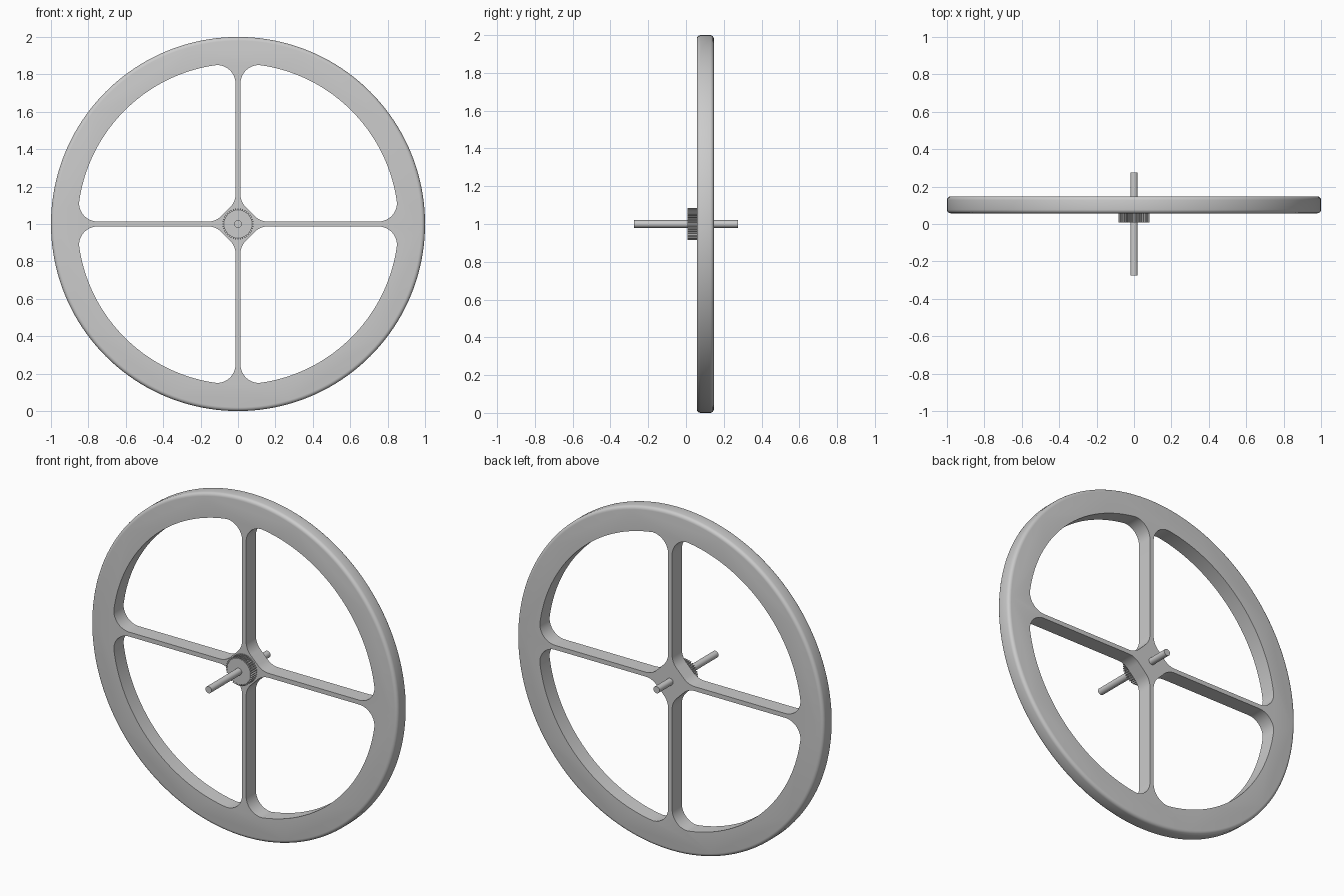
import bpy, bmesh
from math import sin, cos, pi, radians, atan2, hypot

if "Cube" in bpy.data.objects:
    bpy.data.objects.remove(bpy.data.objects["Cube"])

CZ = 1.0                 # wheel centre height
Y0, Y1 = 0.057, 0.148    # wheel thickness range


def prism(bm, pts, y0, y1):
    """Extrude an outline of (x, z) points around the wheel centre along y."""
    face = bm.faces.new([bm.verts.new((x, y0, CZ + z)) for x, z in pts])
    res = bmesh.ops.extrude_face_region(bm, geom=[face], use_keep_orig=True)
    for v in res["geom"]:
        if isinstance(v, bmesh.types.BMVert):
            v.co.y = y1


def make(name, outlines, y0, y1):
    bm = bmesh.new()
    for pts in outlines:
        prism(bm, pts, y0, y1)
    bmesh.ops.recalc_face_normals(bm, faces=bm.faces)
    me = bpy.data.meshes.new(name)
    bm.to_mesh(me)
    bm.free()
    ob = bpy.data.objects.new(name, me)
    bpy.context.collection.objects.link(ob)
    return ob


def arc(cx, cz, r, a0, a1, n):
    return [(cx + r * cos(radians(a0 + (a1 - a0) * i / n)),
             cz + r * sin(radians(a0 + (a1 - a0) * i / n))) for i in range(n + 1)]


def circle(r, n):
    return arc(0, 0, r, 0, 360, n)[:-1]


def smooth(ob, angle=30):
    bpy.ops.object.select_all(action='DESELECT')
    ob.select_set(True)
    bpy.context.view_layer.objects.active = ob
    bpy.ops.object.shade_smooth_by_angle(angle=radians(angle))


# Opening between two spokes: half outline, then mirrored across the diagonal
HALF_SPOKE, FILLET = 0.013, 0.1
cx = HALF_SPOKE + FILLET
half = arc(cx, 0.16, FILLET, 225, 180, 10)             # hub fillet
half += arc(cx, 0.75, FILLET, 180, 90, 14)             # rim fillet
x, z = half[-1]
half += arc(0, 0, hypot(x, z), math_a := atan2(z, x) * 180 / pi, 45, 24)[1:]
hole = half + [(b, a) for a, b in reversed(half[:-1])]

holes = []
for k in range(4):
    c, s = (1, 0, -1, 0)[k], (0, 1, 0, -1)[k]
    holes.append([(a * c - b * s, a * s + b * c) for a, b in hole])

# Wheel: rounded disc with four openings cut out
wheel = make("wheel", [circle(1.0, 160)], Y0, Y1)
cutter = make("opening_cutter", holes, Y0 - 0.1, Y1 + 0.1)
cutter.hide_render = True
bev = wheel.modifiers.new("rounded_edge", 'BEVEL')
bev.width, bev.segments, bev.limit_method = 0.02, 4, 'ANGLE'
bev.angle_limit = radians(40)
cut = wheel.modifiers.new("openings", 'BOOLEAN')
cut.operation, cut.solver, cut.object = 'DIFFERENCE', 'EXACT', cutter
bpy.context.view_layer.objects.active = wheel
for m in ("rounded_edge", "openings"):
    bpy.ops.object.modifier_apply(modifier=m)
bpy.data.objects.remove(cutter)
smooth(wheel)

# Toothed pinion in front of the hub
TEETH = 40
gear = []
for i in range(TEETH):
    for f, r in ((-0.3, 0.075), (-0.17, 0.084), (0.17, 0.084), (0.3, 0.075)):
        a = 2 * pi * (i + f) / TEETH
        gear.append((r * cos(a), r * sin(a)))
make("pinion", [gear], 0.007, Y0 + 0.001)

# Axle through the centre
smooth(make("axle", [circle(0.02, 32)], -0.275, 0.275))
